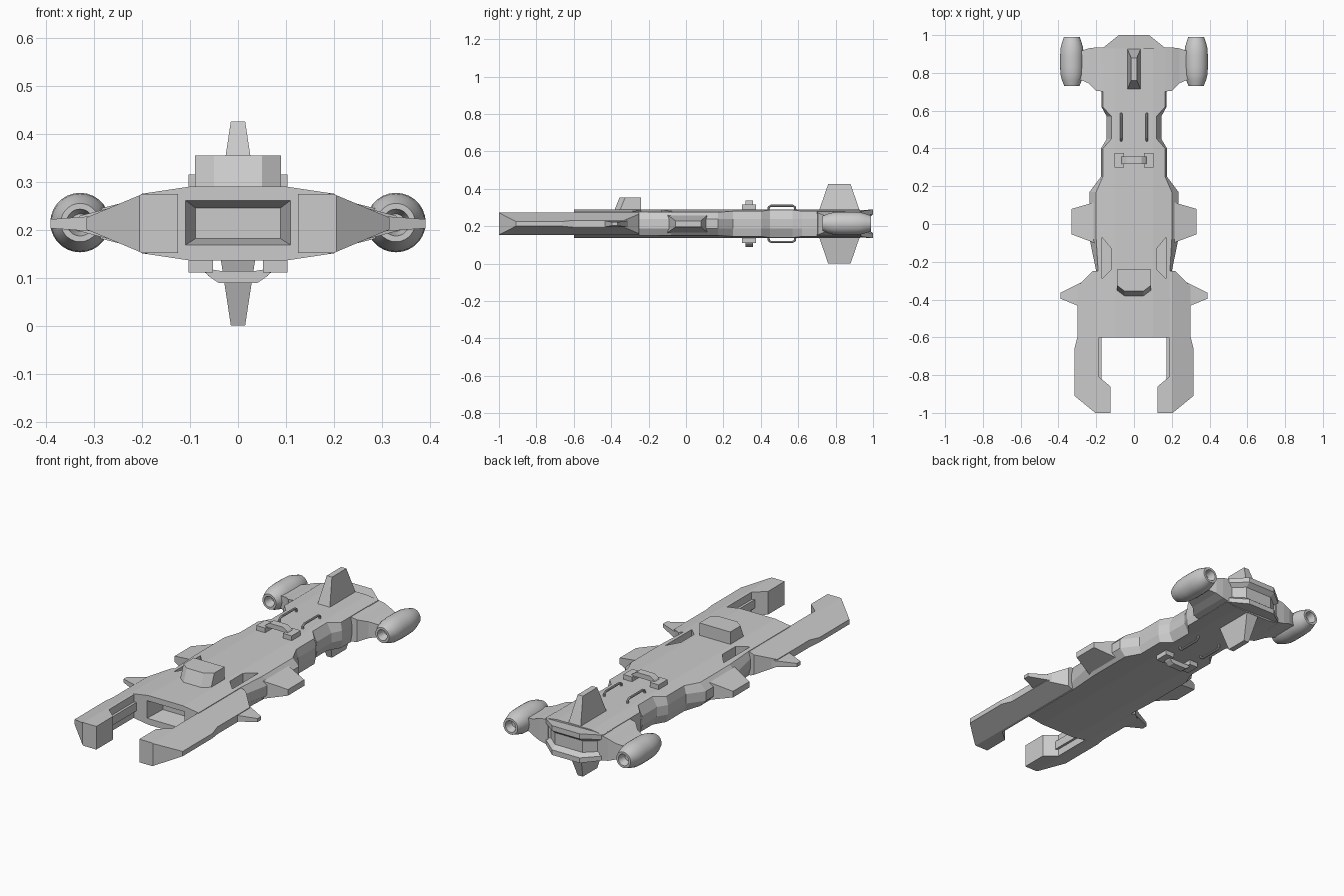
import bpy, bmesh, math
from mathutils import Vector

if "Cube" in bpy.data.objects:
    bpy.data.objects.remove(bpy.data.objects["Cube"])

MID = 0.213

grey = bpy.data.materials.new("hull_grey")
grey.use_nodes = True
grey.diffuse_color = (0.6, 0.6, 0.6, 1)
grey.node_tree.nodes["Principled BSDF"].inputs["Base Color"].default_value = (0.6, 0.6, 0.6, 1)


def loft(name, rings, mirror=(False, False)):
    """Skin equal-length rings of points, cap both ends, optionally mirror in x and z."""
    bm = bmesh.new()
    loops = [[bm.verts.new(p) for p in ring] for ring in rings]
    n = len(loops[0])
    for a, b in zip(loops, loops[1:]):
        for i in range(n):
            j = (i + 1) % n
            bm.faces.new((a[i], a[j], b[j], b[i]))
    bm.faces.new(loops[0][::-1])
    bm.faces.new(loops[-1])
    bmesh.ops.recalc_face_normals(bm, faces=bm.faces)
    mesh = bpy.data.meshes.new(name)
    bm.to_mesh(mesh)
    bm.free()
    ob = bpy.data.objects.new(name, mesh)
    bpy.context.collection.objects.link(ob)
    mesh.materials.append(grey)
    if any(mirror):
        centre = bpy.data.objects.get("mirror_centre")
        if centre is None:
            centre = bpy.data.objects.new("mirror_centre", None)
            centre.location.z = MID
            centre.hide_render = True
            bpy.context.collection.objects.link(centre)
        mod = ob.modifiers.new("mirror", 'MIRROR')
        mod.use_axis = (mirror[0], False, mirror[1])
        mod.mirror_object = centre
        mod.use_mirror_merge = False
    return ob


def rect_y(y, x0, x1, z0, z1):
    return [(x0, y, z0), (x1, y, z0), (x1, y, z1), (x0, y, z1)]


def rect_x(x, y0, y1, z0, z1):
    return [(x, y0, z0), (x, y1, z0), (x, y1, z1), (x, y0, z1)]


def rect_z(z, x, y0, y1):
    return [(-x, y0, z), (x, y0, z), (x, y1, z), (-x, y1, z)]


def crown(x):
    """Half thickness of the cambered hull at a distance from the centreline."""
    return 0.077 - 0.15 * max(0, abs(x) - 0.1)


def cut(target, cutter):
    cutter.hide_render = True
    cutter.hide_set(True)
    cutter.display_type = 'WIRE'
    mod = target.modifiers.new(cutter.name, 'BOOLEAN')
    mod.operation = 'DIFFERENCE'
    mod.solver = 'EXACT'
    mod.object = cutter


# Main hull: station y, deck half width, side ridge half width
stations = [(-.6, .19, .19), (-.25, .19, .2), (-.08, .2, .235), (.17, .2, .235),
            (.25, .165, .175), (.4, .165, .175), (.45, .12, .145), (.57, .12, .145),
            (.62, .165, .172), (.93, .165, .172)]
rings = []
for y, deck, ridge in stations:
    half = [(.1, .077), (deck, crown(deck)), (ridge, .025),
            (ridge, -.025), (deck, -crown(deck)), (.1, -.077)]
    ring = half + [(-x, z) for x, z in reversed(half)]
    rings.append([(x, y, MID + z) for x, z in ring])
hull = loft("main_hull", rings)

# Front intake recess
cut(hull, loft("intake_cutter", [rect_y(-.62, -.113, .113, .166, .264),
                                 rect_y(-.5, -.088, .088, .182, .245)]))
# Deck slots beside the centre body
slot = [(.12, -.13), (.17, -.07), (.17, -.29), (.12, -.24)]
cut(hull, loft("slot_cutter", [[(x, y, z) for x, y in slot] for z in (.2, .32)],
               (True, False)))

# Stern with a recessed band around its faceted back
rings = []
for z, inset in [(-1, 0), (-.65, 0), (-.4, .025), (.4, .025), (.65, 0), (1, 0)]:
    half = [(.168, .85), (.168, .93 - inset), (.08, 1 - inset)]
    outline = half + [(-x, y) for x, y in reversed(half)]
    rings.append([(x, y, MID + z * crown(x)) for x, y in outline])
loft("stern", rings)

# Forward prongs: station y, inner x, outer x
rings = []
for y, inner, outer in [(-1, .125, .205), (-.91, .125, .315), (-.86, .125, .315),
                        (-.81, .185, .315), (-.66, .185, .315), (-.6, .185, .3),
                        (-.33, .185, .3), (-.25, .175, .22)]:
    edge = .061 - .42 * (outer - .2)
    ring = [(inner, -.061), (inner, .061), (.2, .061), (outer, edge),
            (outer, -edge), (.2, -.061)]
    rings.append([(x, y, MID + z) for x, z in ring])
loft("forward_prong", rings, (True, False))
loft("prong_rail", [rect_y(y, .172, .19, .19, .235) for y in (-.82, -.59)], (True, False))

# Side spikes and stub wings
loft("side_spike", [rect_x(.28, -.44, -.31, .195, .23),
                    rect_x(.39, -.395, -.365, .203, .222)], (True, False))
loft("stub_wing", [rect_x(.21, -.1, .115, .165, .26),
                   rect_x(.33, -.055, .08, .197, .229)], (True, False))

# Bridge cabin: chamfered front leaning back
rings = []
for z, lean in [(.28, 0), (.355, .03)]:
    half = [(.09, -.24), (.09, -.355 + lean), (.05, -.385 + lean)]
    rings.append([(x, y, z) for x, y in half + [(-x, y) for x, y in reversed(half)]])
loft("cabin", rings)

# Upper and lower tail fins
loft("tail_fin", [rect_z(.28, .037, .71, .93), rect_z(.425, .015, .76, .88)], (False, True))

# Clamp on both decks: pads joined by a raised bar
loft("clamp_pad", [rect_y(y, .052, .103, .28, .315) for y in (.3, .375)], (True, True))
bar = [(-.075, .305), (-.062, .322), (-.04, .337), (.04, .337),
       (.062, .322), (.075, .305), (.035, .312), (-.035, .312)]
loft("clamp_bar", [[(x, y, z) for x, z in bar] for y in (.318, .357)], (False, True))

# Grab rails on both decks
path = [(.44, .28), (.443, .303), (.455, .31), (.57, .31), (.582, .303), (.585, .28)]
rings = []
for i, (y, z) in enumerate(path):
    ahead, back = path[min(i + 1, 5)], path[max(i - 1, 0)]
    t = Vector((ahead[0] - back[0], ahead[1] - back[1])).normalized()
    rings.append([(.068 + .006 * math.cos(a), y - t.y * .006 * math.sin(a),
                   z + t.x * .006 * math.sin(a))
                  for a in (k * math.tau / 8 for k in range(8))])
loft("grab_rail", rings, (True, True))

# Engine pylons
loft("engine_pylon", [rect_x(.15, .7, .935, .145, .281),
                      rect_x(.2, .705, .935, .155, .271),
                      rect_x(.24, .745, .93, .17, .256),
                      rect_x(.3, .77, .91, .185, .241)], (True, False))

# Engine barrels with open ends
profile = [(.775, .018), (.73, .028), (.73, .04), (.76, .052), (.79, .06), (.83, .062),
           (.89, .062), (.93, .06), (.96, .052), (.99, .042), (.99, .03), (.95, .02)]
rings = [[(.329 + r * math.cos(a), y, MID + .002 + r * math.sin(a))
          for a in (k * math.tau / 28 for k in range(28))] for y, r in profile]
engine = loft("engine", rings, (True, False))
bpy.ops.object.select_all(action='DESELECT')
engine.select_set(True)
bpy.context.view_layer.objects.active = engine
bpy.ops.object.shade_smooth_by_angle(angle=math.radians(30))
